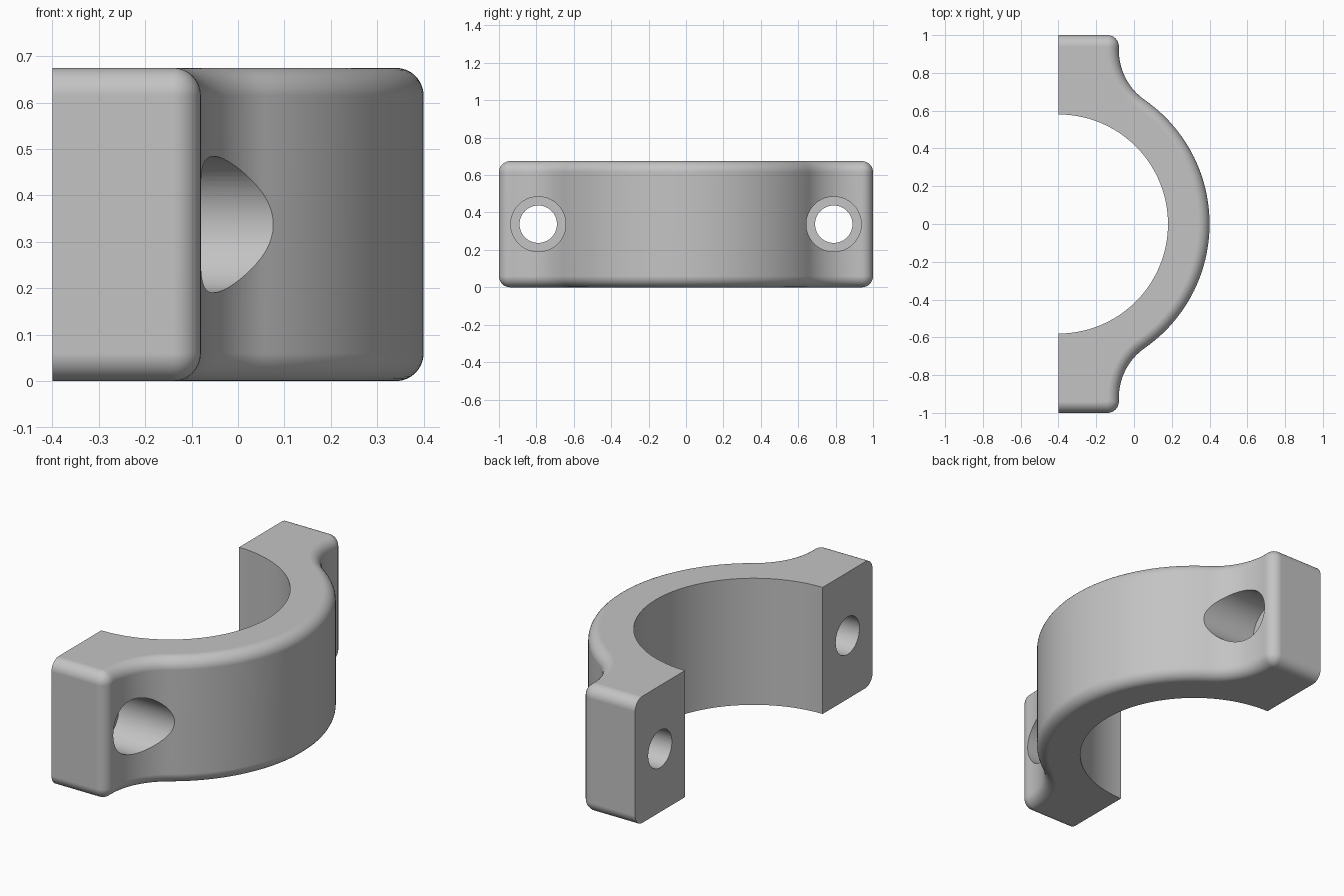
import bpy, bmesh, math
from mathutils import Vector

if "Cube" in bpy.data.objects:
    bpy.data.objects.remove(bpy.data.objects["Cube"], do_unlink=True)

HEIGHT = 0.675
ROUND = 0.06           # rounding of the outer edges
FLAT_X = -0.4          # mating face
EAR_X = -0.08          # outer face of the ears
BORE_R, OUTER_R, BLEND_R = 0.58, 0.8, 0.32
HOLE_Y = 0.79

grey = bpy.data.materials.new("plain_grey")
grey.use_nodes = True
grey.diffuse_color = (0.55, 0.55, 0.55, 1)
grey.node_tree.nodes["Principled BSDF"].inputs["Base Color"].default_value = grey.diffuse_color


def arc(cx, cy, r, a0, a1, steps, side=1):
    """Points on an arc, each with its outward normal."""
    out = []
    for i in range(steps + 1):
        a = a0 + (a1 - a0) * i / steps
        u = Vector((math.cos(a), math.sin(a)))
        out.append((Vector((cx, cy)) + u * r, u * side))
    return out


# Outer outline of one half: band, concave blend, rounded ear corner, ear end
blend_x = EAR_X + BLEND_R
blend_y = math.sqrt((OUTER_R + BLEND_R) ** 2 - (blend_x - FLAT_X) ** 2)
tangent = math.atan2(blend_y, blend_x - FLAT_X)
half = arc(FLAT_X, 0, OUTER_R, 0, tangent, 32)
half += arc(blend_x, blend_y, BLEND_R, math.pi + tangent, math.pi, 20, -1)[1:]
half += arc(EAR_X - ROUND, 1 - ROUND, ROUND, 0, math.pi / 2, 8)
half.append((Vector((FLAT_X, 1)), Vector((0, 1))))
flip = Vector((1, -1))
outline = [(p * flip, n * flip) for p, n in reversed(half[1:])] + half
bore = [p for p, n in arc(FLAT_X, 0, BORE_R, -math.pi / 2, math.pi / 2, 72)]

# Levels of the rounded outer wall as (inset, height)
quarter = [i * math.pi / 16 for i in range(9)]
levels = [(ROUND * (1 - math.sin(a)), ROUND * (1 - math.cos(a))) for a in quarter]
levels += [(d, HEIGHT - z) for d, z in reversed(levels)]

bm = bmesh.new()
walls = [[bm.verts.new((*(p - n * d), z)) for p, n in outline] for d, z in levels]
inner = [[bm.verts.new((*p, z)) for p in bore] for z in (0, HEIGHT)]
for rows in (walls, inner):
    for low, high in zip(rows, rows[1:]):
        for i in range(len(low) - 1):
            bm.faces.new((low[i], low[i + 1], high[i + 1], high[i]))
for row, edge in ((walls[0], inner[0]), (walls[-1], inner[1])):
    bm.faces.new(row + edge[::-1])
for end in (0, -1):
    bm.faces.new([row[end] for row in walls] + [inner[1][end], inner[0][end]])
bmesh.ops.remove_doubles(bm, verts=bm.verts, dist=1e-5)
bmesh.ops.recalc_face_normals(bm, faces=bm.faces)
mesh = bpy.data.meshes.new("clamp_half")
bm.to_mesh(mesh)
bm.free()
mesh.materials.append(grey)
clamp = bpy.data.objects.new("clamp_half", mesh)
bpy.context.collection.objects.link(clamp)


def drill(name, y, radius, x0, x1):
    """Cut a round hole along x."""
    bpy.ops.mesh.primitive_cylinder_add(
        vertices=64, radius=radius, depth=x1 - x0,
        location=((x0 + x1) / 2, y, HEIGHT / 2), rotation=(0, math.pi / 2, 0))
    cutter = bpy.context.object
    cutter.name = name
    cutter.hide_render = True
    cutter.data.materials.append(grey)
    bpy.context.view_layer.objects.active = clamp
    mod = clamp.modifiers.new(name, "BOOLEAN")
    mod.operation = "DIFFERENCE"
    mod.solver = "EXACT"
    mod.object = cutter
    bpy.ops.object.modifier_apply(modifier=mod.name)
    bpy.data.objects.remove(cutter, do_unlink=True)


# Bolt holes with counterbores for the bolt heads
for side in (-1, 1):
    drill("bolt_hole", side * HOLE_Y, 0.1, -0.6, 0.6)
    drill("counterbore", side * HOLE_Y, 0.147, -0.25, 0.6)

bpy.ops.object.select_all(action="DESELECT")
clamp.select_set(True)
bpy.context.view_layer.objects.active = clamp
bpy.ops.object.shade_smooth_by_angle(angle=math.radians(30))
weighted = clamp.modifiers.new("even_shading", "WEIGHTED_NORMAL")
weighted.keep_sharp = True
